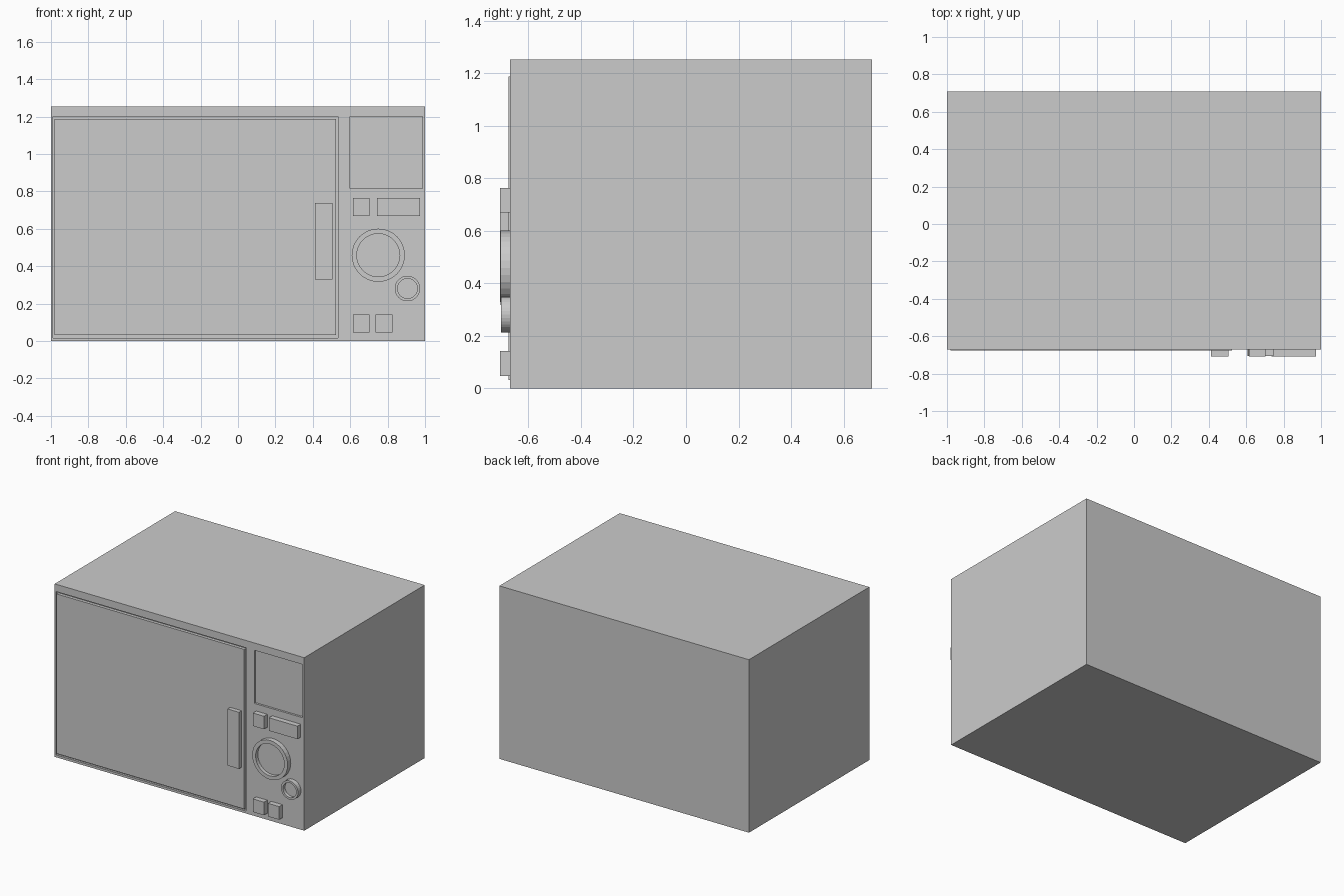
import bpy, bmesh, math

if "Cube" in bpy.data.objects:
    bpy.data.objects.remove(bpy.data.objects["Cube"])

FRONT = -0.67    # body front plane
BACK = 0.708
TIP = -0.708     # furthest reach of the controls
RECESS = -0.655  # floor of door groove and screen


def box(name, x0, x1, y0, y1, z0, z1):
    me = bpy.data.meshes.new(name)
    bm = bmesh.new()
    bmesh.ops.create_cube(bm, size=1)
    for v in bm.verts:
        v.co.x = x0 if v.co.x < 0 else x1
        v.co.y = y0 if v.co.y < 0 else y1
        v.co.z = z0 if v.co.z < 0 else z1
    bm.to_mesh(me)
    bm.free()
    ob = bpy.data.objects.new(name, me)
    bpy.context.collection.objects.link(ob)
    return ob


def dial(name, x, z, r_out, r_in, tip, floor, sides=32):
    """Round knob facing -y with a sunken face."""
    me = bpy.data.meshes.new(name)
    bm = bmesh.new()
    rings = []
    for r, y in [(r_out, FRONT), (r_out, tip), (r_in, tip), (r_in, floor)]:
        rings.append([bm.verts.new((r * math.cos(a), y, r * math.sin(a)))
                      for a in (2 * math.pi * i / sides for i in range(sides))])
    for a, b in zip(rings, rings[1:]):
        for i in range(sides):
            j = (i + 1) % sides
            bm.faces.new((a[i], a[j], b[j], b[i]))
    bm.faces.new(rings[0])
    bm.faces.new(rings[-1])
    bmesh.ops.recalc_face_normals(bm, faces=bm.faces)
    bm.to_mesh(me)
    bm.free()
    ob = bpy.data.objects.new(name, me)
    ob.location = (x, 0, z)
    bpy.context.collection.objects.link(ob)
    return ob


# Oven body with shallow recesses for the door and the display
body = box("body", -1, 1, FRONT, BACK, 0, 1.253)
bpy.context.view_layer.objects.active = body
for x0, x1, z0, z1 in [(-0.99, 0.535, 0.017, 1.2), (0.6, 0.986, 0.815, 1.2)]:
    cutter = box("cutter", x0, x1, FRONT - 0.1, RECESS, z0, z1)
    cutter.hide_render = True
    mod = body.modifiers.new("recess", 'BOOLEAN')
    mod.operation = 'DIFFERENCE'
    mod.solver = 'EXACT'
    mod.object = cutter
    bpy.ops.object.modifier_apply(modifier=mod.name)
    bpy.data.objects.remove(cutter)

# Door panel and its handle
DOOR = -0.677
box("door", -0.98, 0.524, DOOR, RECESS, 0.032, 1.188)
box("door_handle", 0.412, 0.504, TIP, DOOR, 0.329, 0.739)

# Push buttons
for name, x0, x1, z0, z1 in [
        ("upper_button", 0.615, 0.704, 0.67, 0.764),
        ("wide_button", 0.743, 0.972, 0.67, 0.764),
        ("lower_button_left", 0.615, 0.704, 0.047, 0.142),
        ("lower_button_right", 0.735, 0.826, 0.047, 0.142)]:
    box(name, x0, x1, TIP, FRONT, z0, z1)

# Dials
dial("large_dial", 0.75, 0.459, 0.142, 0.115, -0.706, -0.68)
dial("small_dial", 0.906, 0.281, 0.068, 0.053, -0.704, -0.68)
